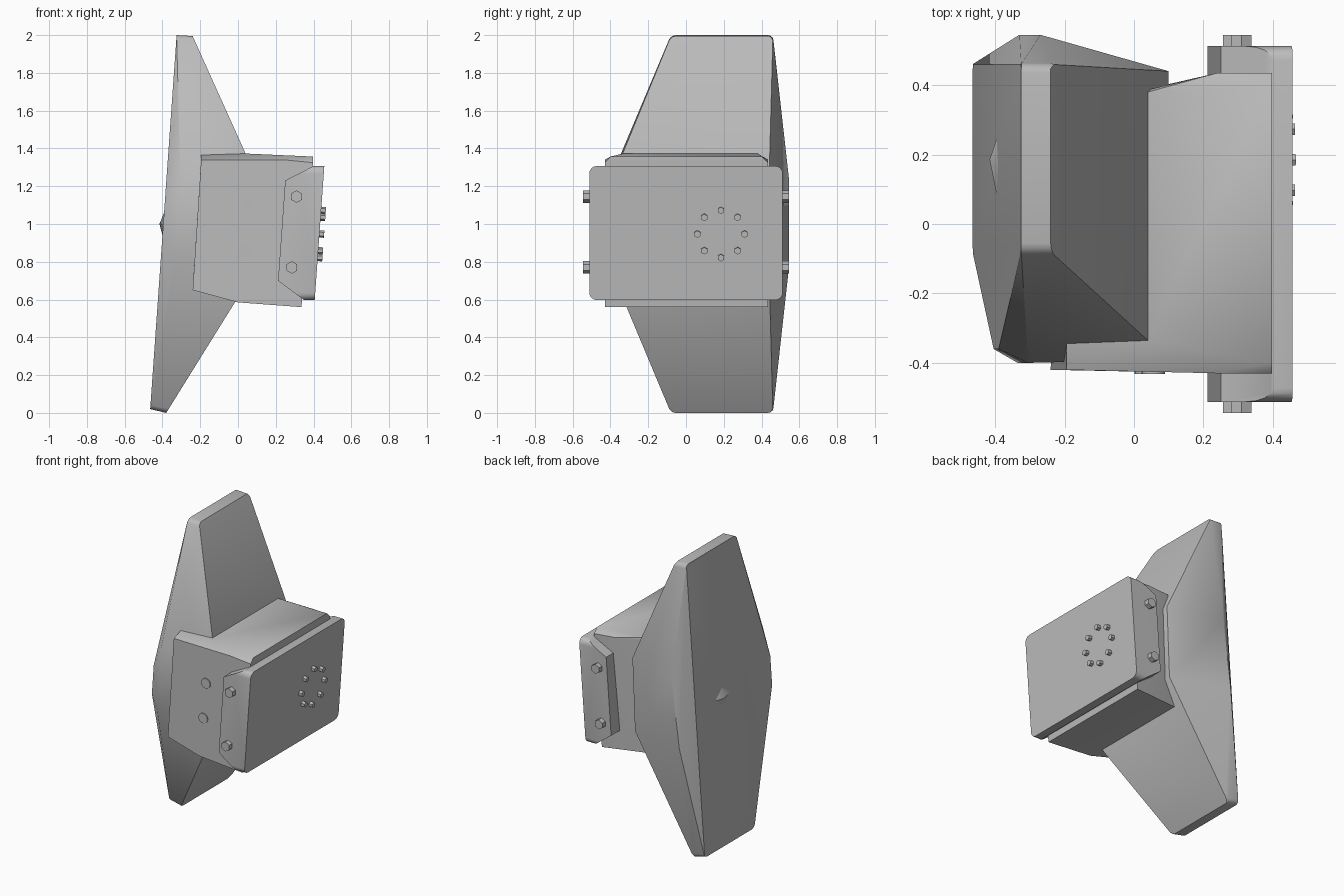
import bpy, bmesh
from math import radians, cos, sin, pi
from mathutils import Vector, Matrix

cube = bpy.data.objects.get("Cube")
if cube:
    bpy.data.objects.remove(cube, do_unlink=True)

grey = bpy.data.materials.new("plain grey")
grey.use_nodes = True
grey.diffuse_color = (0.5, 0.5, 0.5, 1)
grey.node_tree.nodes["Principled BSDF"].inputs["Base Color"].default_value = (0.5, 0.5, 0.5, 1)


def finish(bm, name):
    """Turn a bmesh into a smooth-by-angle grey object."""
    bmesh.ops.recalc_face_normals(bm, faces=bm.faces[:])
    mesh = bpy.data.meshes.new(name)
    bm.to_mesh(mesh)
    bm.free()
    mesh.materials.append(grey)
    ob = bpy.data.objects.new(name, mesh)
    bpy.context.collection.objects.link(ob)
    bpy.ops.object.select_all(action='DESELECT')
    ob.select_set(True)
    bpy.context.view_layer.objects.active = ob
    bpy.ops.object.shade_smooth_by_angle(angle=radians(30))
    return ob


def bevel(bm, edges, width, segments):
    bmesh.ops.bevel(bm, geom=edges, offset=width, offset_type='OFFSET',
                    segments=segments, profile=0.5, affect='EDGES', clamp_overlap=True)


def hull(points):
    """Convex solid around a few corner points."""
    bm = bmesh.new()
    for p in points:
        bm.verts.new(p)
    res = bmesh.ops.convex_hull(bm, input=bm.verts[:])
    loose = [v for v in bm.verts if not v.link_faces]
    bmesh.ops.delete(bm, geom=loose, context='VERTS')
    bmesh.ops.dissolve_limit(bm, angle_limit=radians(1.5), verts=bm.verts[:], edges=bm.edges[:])
    return bm


def stud(name, centre, axis, radius, depth, sides, turn=0):
    """Short prism centred on a point, pointing along an axis."""
    bm = bmesh.new()
    rot = Vector(axis).to_track_quat('Z', 'Y').to_matrix().to_4x4()
    bmesh.ops.create_cone(bm, cap_ends=True, segments=sides, radius1=radius, radius2=radius,
                          depth=depth,
                          matrix=Matrix.Translation(centre) @ rot @ Matrix.Rotation(turn, 4, 'Z'))
    return finish(bm, name)


def back(y, z):
    """Point on the tilted flat back of the pad."""
    return (-0.325 - 0.0707 * (2 - z), y, z)


# Large faceted pad
pad = hull([
    back(-0.08, 2), back(0.46, 2), back(-0.08, 0.02), back(0.46, 0.02),
    back(-0.36, 1.08), back(-0.36, 0.88),
    (-0.24, -0.08, 1.995), (-0.24, 0.46, 1.995),
    (-0.38, -0.08, 0), (-0.38, 0.46, 0),
    (-0.305, -0.4, 1.24), (-0.335, -0.4, 0.8),
    (-0.27, 0.545, 1.24), (-0.33, 0.545, 0.77),
    (0.1, -0.39, 1.24), (0.1, 0.44, 1.24),
    (0.08, -0.39, 0.74), (0.08, 0.44, 0.74)])
# Rounded corners at the pad's two narrow ends
ends = [e for e in pad.edges
        if abs(e.verts[0].co.z - e.verts[1].co.z) < 0.03
        and abs(e.verts[0].co.y - e.verts[1].co.y) < 0.01
        and (e.verts[0].co.z > 1.9 or e.verts[0].co.z < 0.1)]
bevel(pad, ends, 0.025, 3)
finish(pad, "pad")

# Diamond-shaped boss on the back of the pad
boss = hull([back(0.085, 1.0), back(0.245, 1.0), back(0.17, 1.06), back(0.17, 0.94),
             (-0.416, 0.185, 1.0), (-0.38, 0.17, 1.0)])
finish(boss, "back_boss")

# Housing between pad and plate
housing = hull([
    (-0.195, -0.42, 1.34), (-0.195, -0.345, 1.365), (-0.195, 0.33, 1.365),
    (0.04, -0.335, 1.373), (0.04, 0.38, 1.373), (0.04, 0.385, 1.34),
    (0.24, -0.43, 1.34), (0.24, 0.435, 1.34),
    (0.397, -0.43, 1.325), (0.397, -0.40, 1.357),
    (0.397, 0.435, 1.325), (0.397, 0.40, 1.357),
    (-0.24, -0.42, 0.65), (-0.22, 0.33, 0.65),
    (0, -0.425, 0.585), (0, 0.38, 0.585),
    (0.336, -0.43, 0.56), (0.336, 0.435, 0.56)])
finish(housing, "housing")

# Mounting plate with side ears, extruded across the width
profile = [(0.457, 1.307), (0.40, 1.307), (0.25, 1.23), (0.212, 0.70), (0.35, 0.597), (0.406, 0.597)]
bm = bmesh.new()
face = bm.faces.new([bm.verts.new((x, -0.512, z)) for x, z in profile])
ext = bmesh.ops.extrude_face_region(bm, geom=[face], use_keep_orig=True)
moved = [g for g in ext["geom"] if isinstance(g, bmesh.types.BMVert)]
bmesh.ops.translate(bm, verts=moved, vec=(0, 1.024, 0))
bmesh.ops.recalc_face_normals(bm, faces=bm.faces[:])
corners = [e for e in bm.edges
           if abs(e.verts[0].co.z - e.verts[1].co.z) < 0.01
           and abs(e.verts[0].co.y - e.verts[1].co.y) < 0.01]
bevel(bm, corners, 0.04, 4)
finish(bm, "mounting_plate")

# Hex bolts on both ears
for side, label in ((-1, "front"), (1, "back")):
    for level, x, z in (("upper", 0.31, 1.145), ("lower", 0.285, 0.77)):
        stud(f"{label}_{level}_bolt", (x, side * 0.525, z), (0, side, 0), 0.033, 0.04, 6)

# Flat rivets on the housing side
for level, x, z in (("upper", 0.055, 1.1), ("lower", 0.035, 0.855)):
    stud(f"{level}_rivet", (x, -0.424, z), (0, -1, 0), 0.034, 0.016, 16)

# Ring of small bolts on the plate face
for i in range(8):
    a = i * pi / 4
    z = 0.947 + 0.125 * sin(a)
    x = 0.406 + 0.0718 * (z - 0.597)
    stud(f"ring_bolt_{i + 1}", (x + 0.008, 0.185 + 0.125 * cos(a), z),
         (1, 0, -0.0718), 0.019, 0.034, 6)
